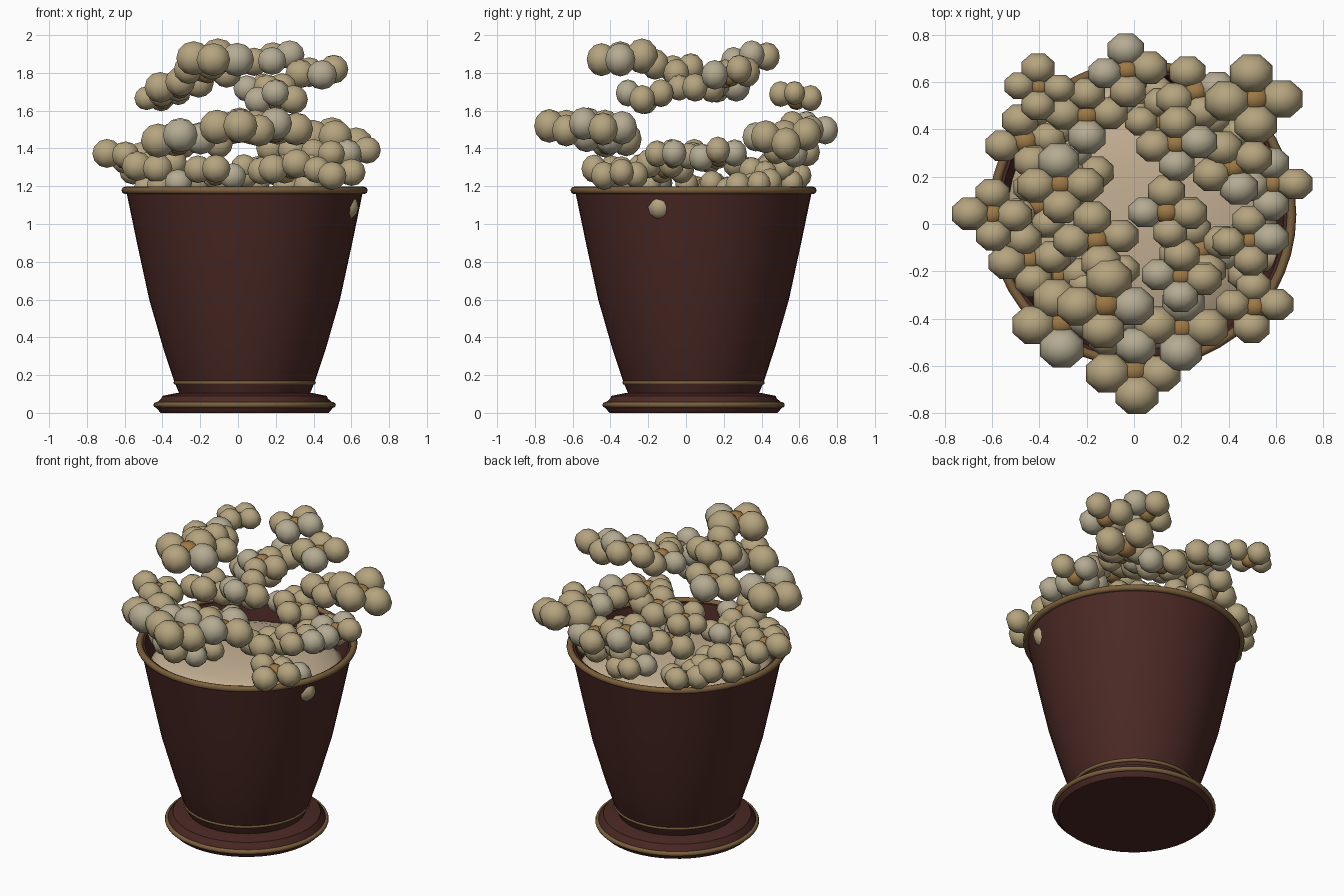
import bpy, math, random
from mathutils import Vector, Matrix
import bmesh

if "Cube" in bpy.data.objects:
    bpy.data.objects.remove(bpy.data.objects["Cube"])

random.seed(4)
CX, CY = 0.035, 0.04      # bucket axis


def material(name, rgb):
    m = bpy.data.materials.new(name)
    m.diffuse_color = (*rgb, 1)
    m.use_nodes = True
    m.node_tree.nodes["Principled BSDF"].inputs["Base Color"].default_value = m.diffuse_color
    return m


MAROON = material("maroon", (0.07, 0.022, 0.018))
GOLD = material("gold_trim", (0.2, 0.115, 0.045))
CREAM = material("cream", (0.55, 0.43, 0.29))
BUTTER = material("butter", (0.46, 0.37, 0.21))
PALE = material("pale", (0.46, 0.41, 0.29))
HUSK = material("husk", (0.34, 0.19, 0.06))


def lathe(name, profile, mat, segs=48, closed=False):
    """Revolve (radius, z) points about the bucket axis."""
    bm = bmesh.new()
    rings = []
    for r, z in profile:
        if r == 0:
            rings.append([bm.verts.new((CX, CY, z))] * segs)
        else:
            rings.append([bm.verts.new((CX + r * math.cos(2 * math.pi * i / segs),
                                        CY + r * math.sin(2 * math.pi * i / segs), z))
                          for i in range(segs)])
    pairs = list(zip(rings, rings[1:] + (rings[:1] if closed else [])))
    for a, b in pairs:
        for i in range(segs):
            j = (i + 1) % segs
            bm.faces.new(list(dict.fromkeys((a[i], a[j], b[j], b[i]))))
    bmesh.ops.recalc_face_normals(bm, faces=bm.faces)
    me = bpy.data.meshes.new(name)
    bm.to_mesh(me)
    bm.free()
    ob = bpy.data.objects.new(name, me)
    bpy.context.collection.objects.link(ob)
    me.materials.append(mat)
    bpy.ops.object.select_all(action='DESELECT')
    ob.select_set(True)
    bpy.context.view_layer.objects.active = ob
    bpy.ops.object.shade_smooth_by_angle(angle=math.radians(50))
    return ob


def ring(name, radius, z, tube):
    pts = [(radius + tube * math.cos(k * math.pi / 4), z + tube * math.sin(k * math.pi / 4))
           for k in range(8)]
    return lathe(name, pts, GOLD, closed=True)


# Foot plate, bucket wall (outside, lip, inside) and trims
lathe("foot_plate", [(0, 0), (0.445, 0), (0.47, 0.03), (0.47, 0.05), (0.44, 0.077),
                     (0.435, 0.09), (0.36, 0.105), (0, 0.105)], MAROON)
lathe("bucket", [(0, 0.10), (0.345, 0.10), (0.37, 0.16), (0.43, 0.34), (0.505, 0.60),
                 (0.57, 0.90), (0.628, 1.18), (0.60, 1.18), (0.545, 0.90),
                 (0.48, 0.60), (0, 0.60)], MAROON)
ring("foot_trim", 0.468, 0.042, 0.015)
ring("lower_trim", 0.366, 0.16, 0.011)
ring("rim", 0.632, 1.178, 0.020)

# Cream filling under the popcorn
lathe("filling", [(0.565, 0.98), (0.57, 1.04), (0.52, 1.09), (0.4, 1.13),
                  (0.2, 1.155), (0, 1.16)], CREAM)


def popcorn(name, x, y, z, r, turn=0):
    """Four puffs around a husk core."""
    bm = bmesh.new()

    def ball(c, rad, mat):
        res = bmesh.ops.create_uvsphere(
            bm, u_segments=8, v_segments=6, radius=rad,
            matrix=Matrix.Translation(c) @ Matrix.Diagonal((1.1, 0.97, 1, 1))
            @ Matrix.Rotation(math.radians(22.5), 4, 'Z'))
        for f in {f for v in res["verts"] for f in v.link_faces}:
            f.material_index = mat
            f.smooth = True

    ball(Vector((x, y, z - 0.2 * r)), 0.75 * r, 2)
    for k in range(4):
        a = math.radians(turn + 90 * k + random.uniform(-8, 8))
        ball(Vector((x + 1.28 * r * math.cos(a), y + 1.2 * r * math.sin(a),
                     z + random.uniform(-0.35, 0.35) * r)),
             r * random.uniform(0.95, 1.05), int(random.random() < 0.2))
    me = bpy.data.meshes.new(name)
    bm.to_mesh(me)
    bm.free()
    for m in (BUTTER, PALE, HUSK):
        me.materials.append(m)
    bpy.context.collection.objects.link(bpy.data.objects.new(name, me))


upper = [(-0.12, -0.34, 1.895, .09, 0), (0.18, 0.34, 1.88, .074, 0), (0.42, 0.24, 1.80, .076, 20),
         (-0.31, 0.17, 1.74, .08, 5), (-0.16, -0.07, 1.82, .08, 5), (0.20, -0.22, 1.67, .073, 0),
         (0.14, 0.05, 1.74, .073, 5), (-0.40, 0.58, 1.67, .066, 0)]
middle = [(0, -0.62, 1.51, .087, 0), (0.51, 0.53, 1.45, .09, 0), (-0.03, 0.65, 1.52, .073, 0),
          (0.26, 0.56, 1.40, .073, 15), (-0.31, -0.42, 1.45, .088, 10), (0.20, -0.44, 1.51, .085, 0),
          (-0.20, 0.46, 1.44, .076, 0)]
lower = [(-0.60, 0.04, 1.36, .073, 0), (0.59, 0.17, 1.37, .073, 0), (0.51, -0.35, 1.28, .072, 0),
         (0.49, -0.07, 1.36, .07, 0), (-0.44, -0.15, 1.30, .075, 10), (-0.46, 0.35, 1.30, .076, 10),
         (0.12, 0.43, 1.28, .07, 0), (-0.12, -0.40, 1.27, .072, 0), (0.28, -0.11, 1.31, .075, 20),
         (-0.13, -0.22, 1.21, .07, 20), (-0.32, -0.22, 1.20, .07, 0), (-0.33, 0.48, 1.24, .068, 0),
         (0.35, 0.36, 1.22, .072, 10), (-0.25, 0.22, 1.20, .07, 0),
         (0.02, 0.53, 1.24, .068, 20), (-0.40, 0.08, 1.20, .07, 30), (0.475, -0.13, 1.11, .072, 0)]
for layer, items in (("upper", upper), ("middle", middle), ("lower", lower)):
    for i, it in enumerate(items):
        popcorn(f"popcorn_{layer}_{i + 1}", *it)
